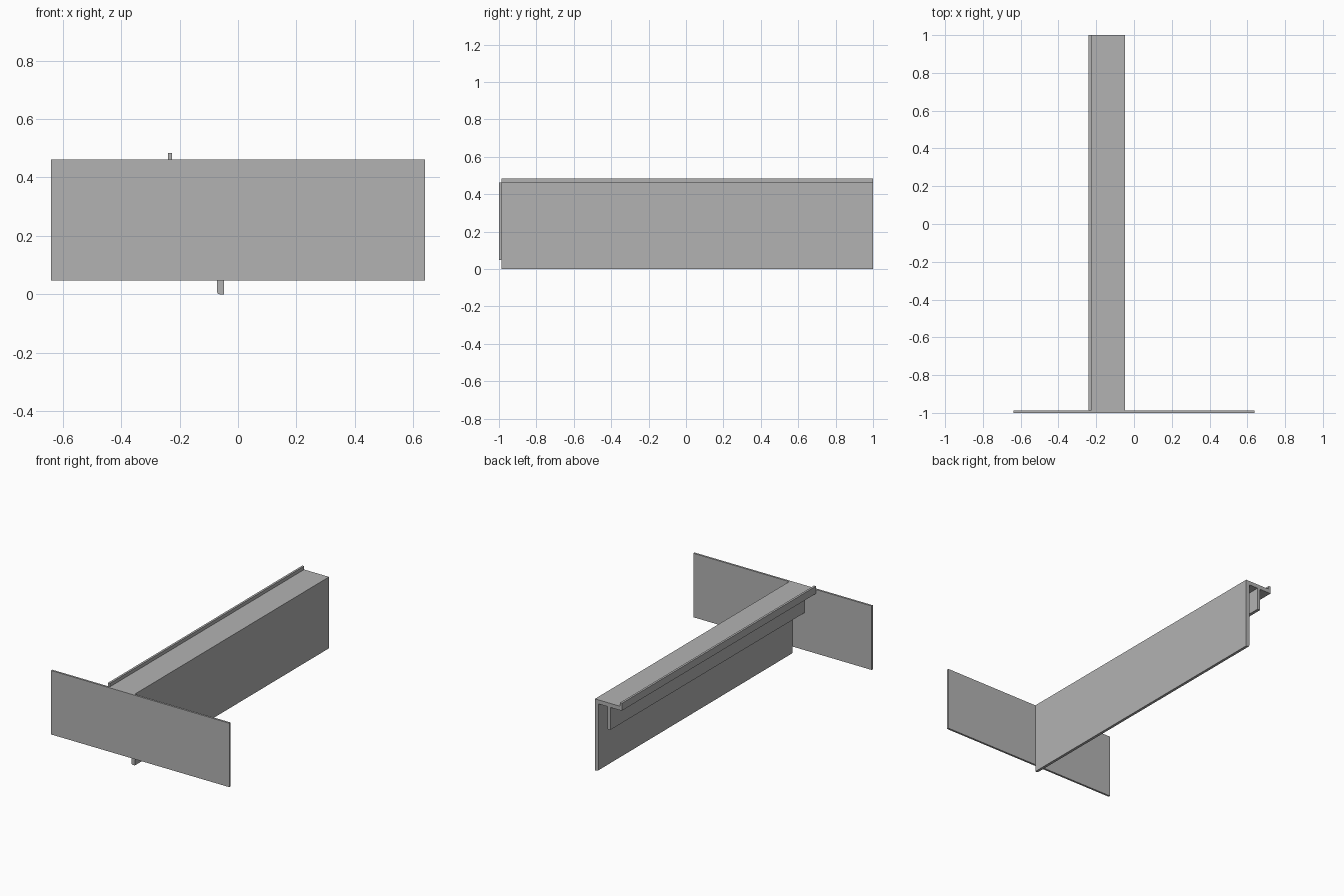
import bpy
import bmesh

cube = bpy.data.objects.get("Cube")
if cube:
    bpy.data.objects.remove(cube, do_unlink=True)

grey = bpy.data.materials.new("plain_grey")
grey.use_nodes = True
colour = (0.45, 0.45, 0.45, 1)
grey.diffuse_color = colour
grey.node_tree.nodes["Principled BSDF"].inputs["Base Color"].default_value = colour


def extrude_profile(name, profile, y0, y1):
    """Extrude a closed x-z outline from y0 to y1."""
    bm = bmesh.new()
    face = bm.faces.new([bm.verts.new((x, y0, z)) for x, z in profile])
    result = bmesh.ops.extrude_face_region(bm, geom=[face])
    moved = [v for v in result["geom"] if isinstance(v, bmesh.types.BMVert)]
    bmesh.ops.translate(bm, verts=moved, vec=(0, y1 - y0, 0))
    bmesh.ops.recalc_face_normals(bm, faces=bm.faces)
    mesh = bpy.data.meshes.new(name)
    bm.to_mesh(mesh)
    bm.free()
    mesh.materials.append(grey)
    obj = bpy.data.objects.new(name, mesh)
    bpy.context.collection.objects.link(obj)
    return obj


# Rail section: tall web, top flange, short inner leg and raised edge lip
TOP, UNDER = 0.462, 0.436
rail = [
    (-0.048, TOP), (-0.048, 0.0),
    (-0.062, 0.0), (-0.069, 0.003), (-0.072, 0.01),
    (-0.072, UNDER), (-0.138, UNDER),
    (-0.138, 0.29), (-0.158, 0.29), (-0.158, UNDER),
    (-0.24, UNDER), (-0.24, 0.484), (-0.226, 0.484), (-0.226, TOP),
]
extrude_profile("rail", rail, -0.987, 1.0)

# Wide flat plate closing the front end
plate = [(-0.639, 0.048), (0.639, 0.048), (0.639, TOP), (-0.639, TOP)]
extrude_profile("end_plate", plate, -1.0, -0.987)
